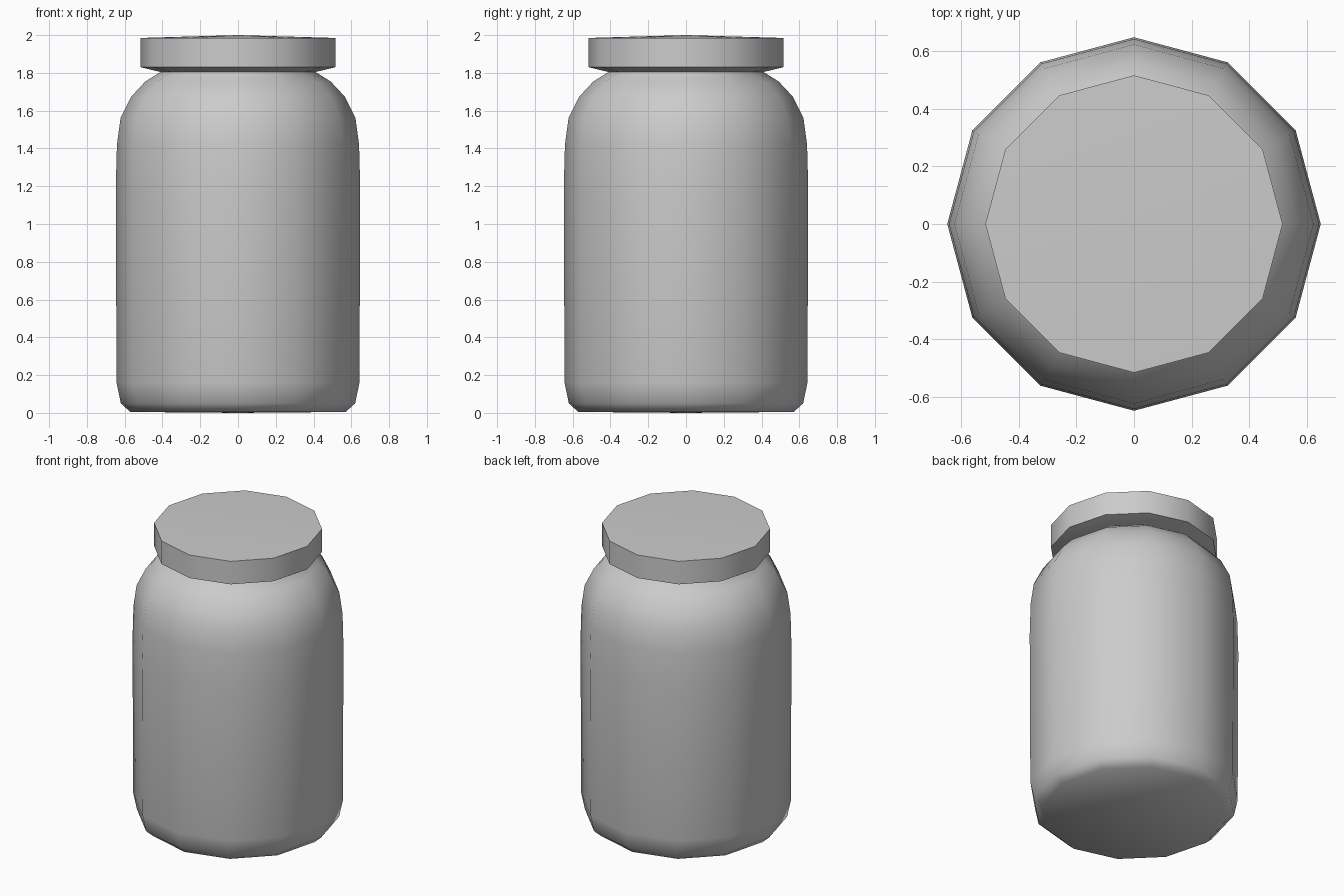
import bpy
import bmesh
from math import sin, cos, tau, radians

SIDES = 12

cube = bpy.data.objects.get("Cube")
if cube:
    bpy.data.objects.remove(cube, do_unlink=True)

# Single flat colour
grey = bpy.data.materials.new("light grey")
grey.use_nodes = True
colour = (0.6, 0.6, 0.6, 1)
grey.diffuse_color = colour
grey.node_tree.nodes["Principled BSDF"].inputs["Base Color"].default_value = colour


def lathe(name, profile, bottom, top):
    """Turn (radius, height) points into a closed faceted solid."""
    bm = bmesh.new()
    rings = [[bm.verts.new((r * cos(tau * i / SIDES), r * sin(tau * i / SIDES), z))
              for i in range(SIDES)] for r, z in profile]
    base = bm.verts.new((0, 0, bottom))
    peak = bm.verts.new((0, 0, top))
    for i in range(SIDES):
        j = (i + 1) % SIDES
        for low, high in zip(rings, rings[1:]):
            bm.faces.new((low[i], low[j], high[j], high[i]))
        bm.faces.new((base, rings[0][j], rings[0][i]))
        bm.faces.new((peak, rings[-1][i], rings[-1][j]))
    bmesh.ops.recalc_face_normals(bm, faces=bm.faces)
    mesh = bpy.data.meshes.new(name)
    bm.to_mesh(mesh)
    bm.free()
    mesh.materials.append(grey)
    obj = bpy.data.objects.new(name, mesh)
    bpy.context.collection.objects.link(obj)
    bpy.ops.object.select_all(action='DESELECT')
    obj.select_set(True)
    bpy.context.view_layer.objects.active = obj
    bpy.ops.object.shade_smooth_by_angle(angle=radians(50))
    return obj


# Jar body with bevelled foot, rounded shoulder and short neck
lathe("jar_body", [
    (0.57, 0.005), (0.62, 0.05), (0.643, 0.16), (0.647, 1.2), (0.641, 1.42),
    (0.622, 1.56), (0.565, 1.675), (0.49, 1.755), (0.41, 1.805), (0.4, 1.84),
], 0.0, 1.84)

# Lid with sloping underside and slightly domed top
lathe("lid", [(0.4, 1.802), (0.515, 1.83), (0.515, 1.985)], 1.802, 2.0)
